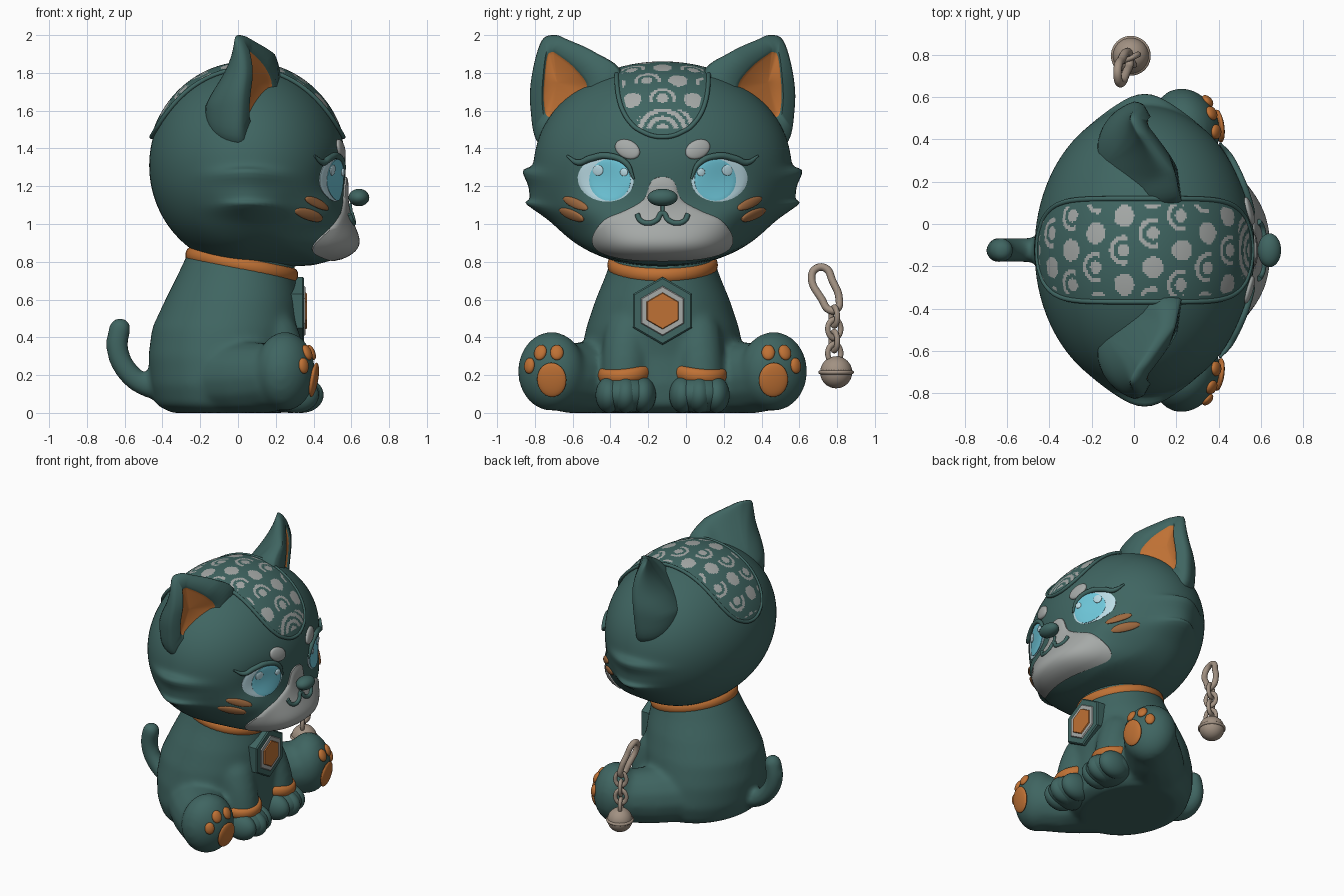
import bpy, bmesh, math
from math import sin, cos, pi, sqrt, exp, hypot, radians
from mathutils import Vector, Matrix, Quaternion

cube = bpy.data.objects.get("Cube")
if cube:
    bpy.data.objects.remove(cube)

Y0 = -0.124                      # symmetry plane of the cat, which faces +x
HC = Vector((0.05, Y0, 1.31))    # head centre
HR = Vector((0.52, 0.68, 0.54))  # head radii


def material(name, *rgb):
    m = bpy.data.materials.new(name)
    m.use_nodes = True
    m.diffuse_color = (*rgb, 1)
    m.node_tree.nodes["Principled BSDF"].inputs["Base Color"].default_value = (*rgb, 1)
    return m


TEAL = material("teal", 0.05, 0.13, 0.12)
ORANGE = material("orange", 0.52, 0.165, 0.035)
GREY = material("light grey", 0.38, 0.4, 0.39)
CYAN = material("cyan", 0.16, 0.58, 0.71)
PALE = material("pale blue", 0.5, 0.72, 0.79)
BROWN = material("stripe brown", 0.34, 0.14, 0.05)
TAN = material("tan metal", 0.36, 0.285, 0.225)


def finish(name, bm, mats, angle=50):
    bmesh.ops.recalc_face_normals(bm, faces=bm.faces)
    me = bpy.data.meshes.new(name)
    bm.to_mesh(me)
    bm.free()
    ob = bpy.data.objects.new(name, me)
    bpy.context.collection.objects.link(ob)
    for m in mats:
        me.materials.append(m)
    return shade(ob, angle)


def select(ob):
    bpy.ops.object.select_all(action='DESELECT')
    ob.select_set(True)
    bpy.context.view_layer.objects.active = ob


def shade(ob, angle=50):
    select(ob)
    bpy.ops.object.shade_smooth_by_angle(angle=radians(angle))
    return ob


def loft(name, rings, mats, rule=None, angle=50):
    """Skin closed rings of points and cap both ends; rule(ring index) gives the material."""
    bm = bmesh.new()
    rows = [[bm.verts.new(p) for p in ring] for ring in rings]
    for i, (a, b) in enumerate(zip(rows, rows[1:])):
        for j in range(len(a)):
            k = (j + 1) % len(a)
            f = bm.faces.new((a[j], a[k], b[k], b[j]))
            f.material_index = rule(i) if rule else 0
    bm.faces.new(rows[0])
    bm.faces.new(rows[-1]).material_index = rule(len(rows)) if rule else 0
    return finish(name, bm, mats, angle)


def ball(name, c, r, mat, rot=Quaternion()):
    bm = bmesh.new()
    bmesh.ops.create_uvsphere(bm, u_segments=32, v_segments=20, radius=1)
    bm.transform(Matrix.Translation(c) @ rot.to_matrix().to_4x4() @ Matrix.Diagonal((*r, 1)))
    return finish(name, bm, [mat])


def tube(name, pts, mat, cyclic=False):
    """Round tube through (x, y, z, radius) points."""
    cu = bpy.data.curves.new(name, 'CURVE')
    cu.dimensions, cu.bevel_depth, cu.bevel_resolution = '3D', 1, 5
    cu.use_fill_caps = True
    sp = cu.splines.new('BEZIER')
    sp.bezier_points.add(len(pts) - 1)
    sp.use_cyclic_u = cyclic
    for bp, p in zip(sp.bezier_points, pts):
        bp.co, bp.radius = p[:3], p[3]
        bp.handle_left_type = bp.handle_right_type = 'AUTO'
    cu.materials.append(mat)
    ob = bpy.data.objects.new(name, cu)
    bpy.context.collection.objects.link(ob)
    select(ob)
    bpy.ops.object.convert(target='MESH')
    return shade(bpy.context.object)


def ring(name, c, major, minor, mat, rot=(0, 0, 0), scale=(1, 1, 1)):
    bpy.ops.mesh.primitive_torus_add(major_segments=40, minor_segments=12, location=c,
                                     major_radius=major, minor_radius=minor, rotation=rot)
    ob = bpy.context.object
    ob.name, ob.scale = name, scale
    ob.data.materials.append(mat)
    bpy.ops.object.transform_apply(location=True, rotation=True, scale=True)
    return shade(ob)


def smooth(pts, n=6):
    """Closed Catmull-Rom curve through 2D points."""
    out, m = [], len(pts)
    for i in range(m):
        a, b, c, d = (Vector(pts[(i + k) % m]) for k in (-1, 0, 1, 2))
        for t in (j / n for j in range(n)):
            out.append(0.5 * (2 * b + (c - a) * t + (2 * a - 5 * b + 4 * c - d) * t * t
                              + (3 * b - a - 3 * c + d) * t ** 3))
    return out


def face_relief(nx, off, z):
    """Forward swelling of muzzle and cheeks, and shallow eye sockets."""
    o = abs(off)
    return min(1, max(0, nx) / 0.2) * (0.26 * exp(-((z - 0.84) / 0.185) ** 2 - (o / 0.45) ** 4)
                                       + 0.04 * exp(-((o - 0.42) / 0.14) ** 2 - ((z - 1.06) / 0.09) ** 2)
                                       - 0.02 * exp(-((o - 0.32) / 0.13) ** 2 - ((z - 1.25) / 0.1) ** 2))


def head_width(nz):
    return HR.y * (1 + 0.08 * min(0, nz) ** 2)


def on_head(off, z, lift=0.0):
    nz = (z - HC.z) / HR.z
    ny = off / head_width(nz)
    nx = sqrt(max(0, 1 - ny * ny - nz * nz))
    n = Vector((nx / HR.x, ny / HR.y, nz / HR.z)).normalized()
    return Vector((HC.x + HR.x * nx + face_relief(nx, off, z), Y0 + off, z)) + n * lift


def patch(name, outline, mat, base=0.006, dome=0.0):
    """Thin plate that follows the front of the head."""
    c = sum(outline, Vector((0, 0))) / len(outline)
    rows = [[on_head(*p, -0.02) for p in outline]]
    for r in [1 - 0.99 * (i / 12) for i in range(13)]:
        lift = base + dome * sqrt(max(0, 1 - r * r))
        rows.append([on_head(*(c + (p - c) * r), lift) for p in outline])
    return loft(name, rows, [mat])


def oval(c, rx, rz, tilt=0.0):
    return [Vector(c) + Matrix.Rotation(tilt, 2) @ Vector((rx * cos(a), rz * sin(a)))
            for a in (2 * pi * i / 32 for i in range(32))]


# Head with swollen muzzle, full cheeks and two tufts on each side
bm = bmesh.new()
bmesh.ops.create_uvsphere(bm, u_segments=96, v_segments=96, radius=1)
for v in bm.verts:
    n = v.co.copy()
    x, off, z = HC.x + HR.x * n.x, head_width(n.z) * n.y, HC.z + HR.z * n.z
    side = min(1, max(0, (abs(n.y) - 0.7) / 0.2)) * exp(-((x - 0.05) / 0.17) ** 2)
    hi, lo, cheek = (side * exp(-((z - h) / w) ** 2) for h, w in ((1.25, .04), (1.075, .04), (1.13, .12)))
    v.co = (x + face_relief(n.x, off, z),
            Y0 + off + math.copysign(0.045 * hi + 0.06 * lo + 0.05 * cheek, off), z + 0.03 * (hi + lo))
finish("head", bm, [TEAL], 80)

# Head cover with a mosaic of arcs and dots
NT, NS = 150, 52


def cover_point(t, u, k):
    w = 0.24 * sqrt(max(0, 1 - abs((t - pi / 2) / radians(74)) ** 5))
    s = u * w
    side = sqrt(1 - (s / HR.y) ** 2)
    return HC + Vector((HR.x * side * cos(t), s, HR.z * side * sin(t))) * k, s


def is_mosaic(a, s):
    d = hypot(a - 0.03, s)
    if d < 0.14:
        return d < 0.035 or 0.055 < d < 0.08 or 0.1 < d < 0.125
    i = round((a - 0.22) / 0.14)
    da = a - 0.22 - i * 0.14
    col = round((s + 0.08 * (i % 2)) / 0.16)
    d = hypot(da, s + 0.08 * (i % 2) - col * 0.16)
    if (col + i // 2) % 2:
        return d < 0.05
    return d < 0.03 or (0.05 < d < 0.07 and da > -0.02)


bm = bmesh.new()
span = [radians(16 + 148 * i / NT) for i in range(NT + 1)]
rows = []
for t in span:
    us = [-1] + [2 * j / NS - 1 for j in range(NS + 1)] + [1]
    rows.append([bm.verts.new(cover_point(t, u, 0.98 if j in (0, NS + 2) else 1.02)[0])
                 for j, u in enumerate(us)])
for i in range(NT):
    for j in range(NS + 2):
        f = bm.faces.new((rows[i][j], rows[i + 1][j], rows[i + 1][j + 1], rows[i][j + 1]))
        u = (2 * j - 1) / NS - 1
        if abs(u) < 0.88 and 4 < i < NT - 4:
            f.material_index = int(is_mosaic((span[i] - span[0]) * 0.53, cover_point(span[i], u, 1)[1]))
finish("head_cover", bm, [TEAL, GREY])
edge = [cover_point(t, 1, 1.015)[0] for t in span[::5]] + [cover_point(t, -1, 1.015)[0] for t in span[-6:4:-5]]
tube("head_cover_rim", [(*p, 0.012) for p in edge], TEAL, True)

# Ears: tapering domed back, soft rim, coloured inside
outer = smooth([(.5, 1.975), (.57, 2), (.64, 1.97), (.69, 1.8), (.7, 1.62),
                (.65, 1.42), (.45, 1.43), (.25, 1.56), (.22, 1.8), (.36, 1.91)])
inner = smooth([(.56, 1.9), (.585, 1.91), (.61, 1.89), (.625, 1.78), (.63, 1.66),
                (.61, 1.57), (.54, 1.59), (.46, 1.65), (.4, 1.73), (.47, 1.83)])
for s, side in ((1, "left"), (-1, "right")):
    def ear_point(p, depth):
        if depth < 0:
            depth *= min(1, max(0, 2.03 - p.y) / 0.4) ** 0.7 * (1.29 - 0.6 * p.x)
        front = min(0.2, 0.2 - 0.52 * p.x + 0.1 * p.y) - 1.5 * max(0, p.y - 1.75) ** 2
        return front + depth, Y0 + s * (p.x + 0.3 * min(depth, 0)), p.y

    def ear_ring(pts, c, k, depth):
        return [ear_point(Vector(c) + (p - Vector(c)) * k, depth) for p in pts]
    mid, mid_in = (0.48, 1.66), (0.56, 1.75)
    rings = [ear_ring(outer, mid, sin(a) ** 0.9, -0.27 * cos(a)) for a in (0.08 + 1.49 * i / 11 for i in range(12))]
    rings += [ear_ring(outer, mid, k, d) for k, d in ((0.985, 0.016), (0.955, 0.028))]
    rings += [ear_ring(inner, mid_in, k, d) for k, d in ((1.12, 0.03), (1, 0.014), (0.9, 0.004), (0.05, -0.005))]
    loft(side + "_ear", rings, [TEAL, ORANGE], lambda i: int(i > 14), 70)

    # Eye, lid, brow and cheek stripes
    patch(side + "_eye", oval((s * 0.3, 1.235), 0.148, 0.115, s * 0.12), PALE, 0.004, 0.008)
    patch(side + "_iris", oval((s * 0.275, 1.235), 0.108, 0.108), CYAN, 0.013, 0.005)
    for i, (o, z, r) in enumerate(((.335, 1.285, .027), (.2, 1.275, .02))):
        patch(side + "_eye_glint_%d" % i, oval((s * o, z), r, r), PALE, 0.02, 0.005)
    lid = ((.15, 1.24), (.19, 1.32), (.29, 1.36), (.38, 1.345), (.44, 1.325), (.5, 1.36))
    tube(side + "_eyelid", [(*on_head(s * o, z, 0.01), r) for (o, z), r in
                            zip(lid, (.006, .015, .018, .018, .016, .006))], TEAL)
    patch(side + "_brow", oval((s * 0.185, 1.395), 0.068, 0.048, s * 0.45), GREY, 0.006, 0.014)
    for i, c in enumerate(((0.46, 1.11), (0.48, 1.05))):
        patch(side + "_stripe_%d" % i, oval((s * c[0], c[1]), 0.07, 0.023, s * 0.43), BROWN, 0.005, 0.01)

    # Front paw with toes and cuff
    ball(side + "_front_paw", (0.28, Y0 + s * 0.195, 0.1), (0.16, 0.16, 0.1), TEAL)
    for i in (-1, 0, 1):
        ball(side + "_toe_%d" % (i + 2), (0.335 - 0.025 * abs(i), Y0 + s * (0.195 + 0.09 * i), 0.095),
             (0.118, 0.07, 0.095), TEAL)
    ring(side + "_cuff", (0.25, Y0 + s * 0.2, 0.21), 0.117, 0.027, ORANGE, (s * -0.1, 0.15, 0), (1, 1, 1.5))

    # Paw pads on the sole, which is turned outward
    turn = Quaternion((0, 0, 1), s * radians(27))
    for i, (u, dz, w, h) in enumerate(((-.07, -.045, .078, .092), (.06, .03, .033, .042),
                                       (0, .1, .035, .043), (-.088, .1, .035, .043))):
        dn = 0.15 * sqrt(1 - (u / 0.185) ** 2 - (dz / 0.205) ** 2)
        n = Vector((dn / 0.15 ** 2, s * u / 0.185 ** 2, dz / 0.205 ** 2))
        spot = Vector((0.25, Y0 + s * 0.588, 0.22)) + turn @ Vector((dn, s * u, dz))
        ball(side + "_pad_%d" % i, spot, (0.02, w, h), ORANGE, (turn @ n).to_track_quat('X', 'Z'))

# Muzzle, nose and mouth
half = [(.06, 1.225), (.1, 1.13), (.2, 1.07), (.31, 1.02), (.37, .93), (.335, .86), (.2, .82)]
patch("muzzle", smooth([(0, 1.25)] + half + [(0, .81)] + [(-o, z) for o, z in half[::-1]], 5),
      GREY, 0.008, 0.02)
ball("nose", (0.64, Y0, 1.14), (0.055, 0.08, 0.046), TEAL)
mouth = [(.13, 1.065), (.115, 1.035), (.075, 1.02), (.03, 1.035), (0, 1.07)]
mouth += [(-o, z) for o, z in mouth[-2::-1]]
tube("mouth", [(*on_head(o, z, 0.03), 0.014) for o, z in mouth], TEAL)
tube("lip_line", [(*on_head(0, z, 0.03), 0.01) for z in (1.065, 1.12)], TEAL)

# Body, legs, feet and tail blended into one skin
parts = [loft("body", [[(c + rx * cos(a), Y0 + ry * sin(a), z) for a in (2 * pi * i / 48 for i in range(48))]
                       for z, c, rx, ry in ((0, -.05, .3, .36), (.04, -.06, .37, .42), (.15, -.07, .395, .45),
                                            (.3, -.08, .395, .435), (.45, -.06, .395, .405), (.6, -.03, .355, .355),
                                            (.72, -.01, .315, .305), (.88, .02, .27, .25))], [TEAL])]
for s in (1, -1):
    turn = Quaternion((0, 0, 1), s * radians(27))
    parts.append(ball("foot", (0.25, Y0 + s * 0.588, 0.22), (0.15, 0.185, 0.21), TEAL, turn))
    parts.append(tube("hind_leg", [(-.12, Y0 + s * .22, .18, .2), (.06, Y0 + s * .4, .18, .2),
                                   (.22, Y0 + s * .56, .19, .18)], TEAL))
    parts.append(tube("front_leg", [(.12, Y0 + s * .15, .56, .09), (.19, Y0 + s * .18, .42, .13),
                                    (.25, Y0 + s * .2, .22, .125), (.26, Y0 + s * .2, .08, .12)], TEAL))
parts.append(tube("tail", [(-.36, Y0, .12, .06), (-.5, Y0, .15, .06), (-.6, Y0, .24, .06),
                           (-.64, Y0, .35, .06), (-.625, Y0, .45, .06)], TEAL))
parts.append(ball("tail_tip", (-.625, Y0, .45), (.06, .06, .055), TEAL))
select(parts[0])
for p in parts:
    p.select_set(True)
bpy.ops.object.join()
body = bpy.context.object
for v in body.data.vertices:
    v.co.z = max(v.co.z, 0)
mod = body.modifiers.new("blend", 'REMESH')
mod.mode, mod.voxel_size, mod.use_smooth_shade = 'VOXEL', 0.017, True
mod = body.modifiers.new("soften", 'SMOOTH')
mod.factor, mod.iterations = 0.5, 14

# Collar and layered hexagonal pendant
ring("collar", (0.02, Y0, 0.783), 0.263, 0.03, ORANGE, (0, radians(12), 0), (1.04, 1, 1.4))
for name, x0, x1, r, mat in (("pendant", .26, .35, .18, TEAL), ("pendant_border", .345, .357, .133, GREY),
                             ("pendant_gem", .345, .364, .098, ORANGE)):
    loft(name, [[(x, Y0 + k * r * sin(i * pi / 3), 0.54 + k * r * cos(i * pi / 3)) for i in range(6)]
                for x, k in ((x0, 1), (x1 - 0.008, 1), (x1, 0.95))], [mat], None, 20)

# Hanging charm: clasp, chain and bell
clasp = ((.665, .72), (.69, .765), (.74, .765), (.775, .7), (.81, .61), (.8, .55), (.76, .545), (.72, .6))
tube("clasp", [(-0.02 - 0.25 * (z - 0.54), y, z, 0.02) for y, z in clasp], TAN, True)
for i, z in enumerate((.51, .445, .38, .315)):
    ring("chain_link_%d" % i, (-0.015, 0.785, z), 0.038, 0.014, TAN,
         (pi / 2, 0, radians(25 + 90 * (i % 2))), (1, 1.25, 1))
ball("bell", (-0.015, 0.795, 0.215), (0.085, 0.085, 0.085), TAN)
ring("bell_rim", (-0.015, 0.795, 0.215), 0.083, 0.011, TAN)
